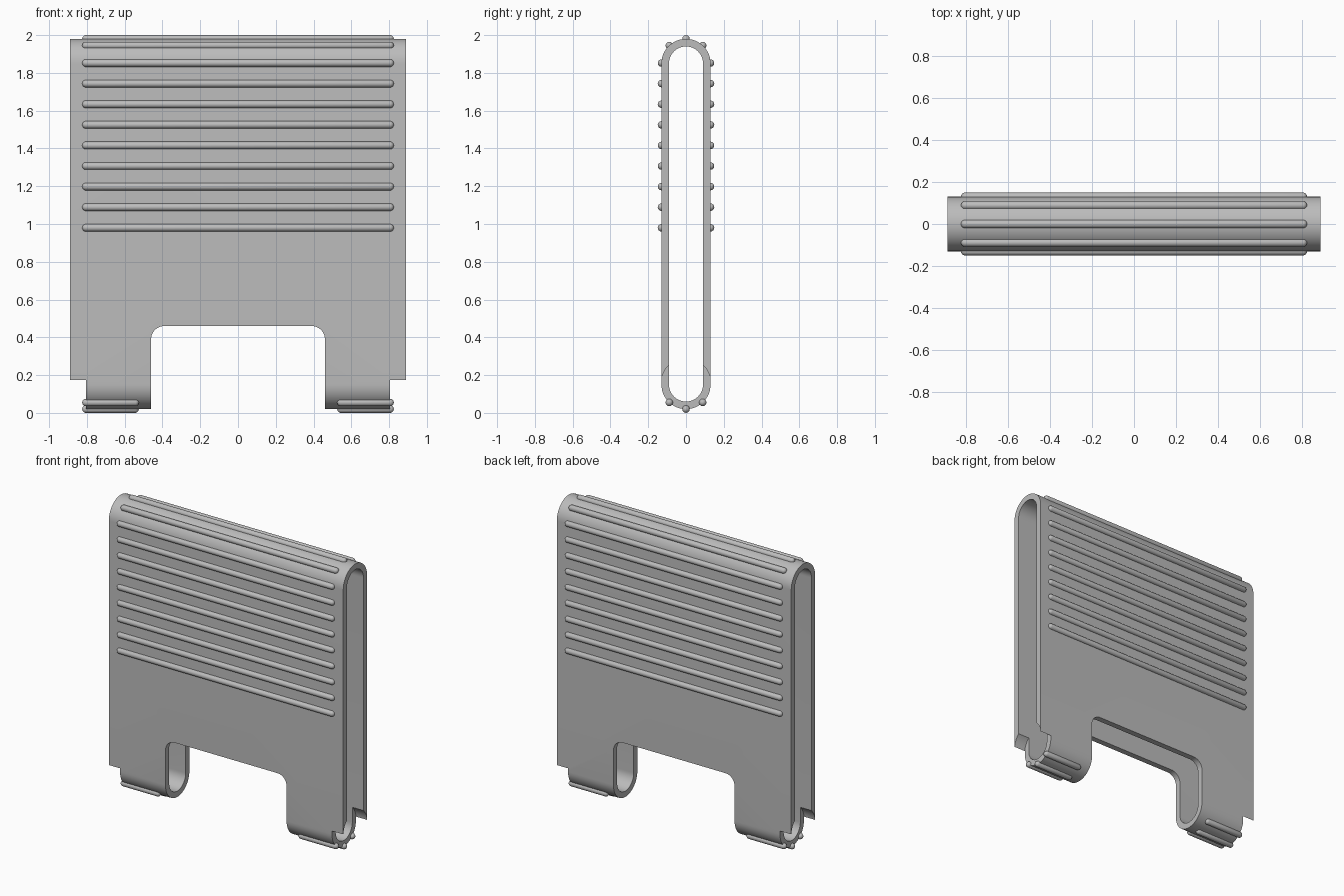
import bpy, bmesh
from math import sin, cos, pi, radians
from mathutils import Matrix, Vector

cube = bpy.data.objects.get("Cube")
if cube:
    bpy.data.objects.remove(cube, do_unlink=True)

HALF_LENGTH = 0.89           # half width of the sleeve along x
OUTER, WALL = 0.13, 0.04     # outer radius and wall thickness
LOW, HIGH = 0.15, 1.85       # centres of the rounded ends
RIB_R, RIB_END = 0.02, 0.825

grey = bpy.data.materials.new("plain_grey")
grey.use_nodes = True
grey.diffuse_color = (0.5, 0.5, 0.5, 1)
grey.node_tree.nodes["Principled BSDF"].inputs["Base Color"].default_value = (0.5, 0.5, 0.5, 1)


def add_object(name, bm):
    bmesh.ops.recalc_face_normals(bm, faces=bm.faces)
    mesh = bpy.data.meshes.new(name)
    bm.to_mesh(mesh)
    bm.free()
    mesh.materials.append(grey)
    obj = bpy.data.objects.new(name, mesh)
    bpy.context.collection.objects.link(obj)
    return obj


def smooth(obj):
    bpy.ops.object.select_all(action='DESELECT')
    obj.select_set(True)
    bpy.context.view_layer.objects.active = obj
    bpy.ops.object.shade_smooth_by_angle(angle=radians(35))


def arc(cx, cz, r, start, end, steps):
    angles = [radians(start + (end - start) * i / steps) for i in range(steps + 1)]
    return [(cx + r * cos(a), cz + r * sin(a)) for a in angles]


def prism(name, points, offset):
    """Extrude a closed outline of 3D points along offset."""
    bm = bmesh.new()
    face = bm.faces.new([bm.verts.new(p) for p in points])
    new = bmesh.ops.extrude_face_region(bm, geom=[face])["geom"]
    verts = [v for v in new if isinstance(v, bmesh.types.BMVert)]
    bmesh.ops.translate(bm, verts=verts, vec=offset)
    return add_object(name, bm)


def cut(target, cutter):
    mod = target.modifiers.new("cut", 'BOOLEAN')
    mod.operation, mod.solver, mod.object = 'DIFFERENCE', 'EXACT', cutter
    bpy.context.view_layer.objects.active = target
    bpy.ops.object.modifier_apply(modifier=mod.name)
    bpy.data.objects.remove(cutter, do_unlink=True)


def stadium(r):
    return arc(0, HIGH, r, 0, 180, 24) + arc(0, LOW, r, 180, 360, 24)


# Hollow sleeve: outer and inner stadium tubes joined by end rims
bm = bmesh.new()
loops = [[bm.verts.new((x, y, z)) for y, z in stadium(r)]
         for x, r in ((-HALF_LENGTH, OUTER), (HALF_LENGTH, OUTER),
                      (HALF_LENGTH, OUTER - WALL), (-HALF_LENGTH, OUTER - WALL))]
for a, b in zip(loops, loops[1:] + loops[:1]):
    for i in range(len(a)):
        j = (i + 1) % len(a)
        bm.faces.new((a[i], a[j], b[j], b[i]))
sleeve = add_object("sleeve", bm)

# Wide opening with rounded upper corners between the two feet
outline = [(-0.46, -0.2), (0.46, -0.2)] + arc(0.39, 0.39, 0.07, 0, 90, 10) \
    + arc(-0.39, 0.39, 0.07, 90, 180, 10)
cut(sleeve, prism("opening_cutter", [(x, -0.3, z) for x, z in outline], (0, 0.6, 0)))

# Domed notches at the outer lower corners
notch = [(-0.2, -0.2), (0.2, -0.2), (0.2, 0.158)] + arc(0, 0.158, 0.131, 0, 180, 24) \
    + [(-0.2, 0.158)]
for side in (-1, 1):
    cut(sleeve, prism("notch_cutter", [(side * 0.805, y, z) for y, z in notch],
                      (side * 0.2, 0, 0)))
smooth(sleeve)


def rib(name, x0, x1, y, z):
    """Round-ended bar along x."""
    bm = bmesh.new()
    bmesh.ops.create_uvsphere(bm, u_segments=16, v_segments=9, radius=RIB_R)
    half = (x1 - x0) / 2 - RIB_R
    for v in bm.verts:
        v.co.z += half if v.co.z > 0 else -half
    bm.transform(Matrix.Translation(Vector(((x0 + x1) / 2, y, z)))
                 @ Matrix.Rotation(pi / 2, 4, 'Y'))
    smooth(add_object(name, bm))


# Grip ribs on both faces and around the top bend
for label, side in (("front", -1), ("back", 1)):
    for i in range(9):
        rib(f"{label}_rib_{i + 1}", -RIB_END, RIB_END, side * OUTER, 0.98 + i * 0.109)
for label, angle in (("back", 47), ("middle", 90), ("front", 133)):
    a = radians(angle)
    y, z = OUTER * cos(a), OUTER * sin(a)
    rib(f"top_{label}_rib", -RIB_END, RIB_END, y, HIGH + z)
    # Short ribs under each foot
    rib(f"left_foot_{label}_rib", 0.525, RIB_END, y, LOW - z)
    rib(f"right_foot_{label}_rib", -RIB_END, -0.525, y, LOW - z)
